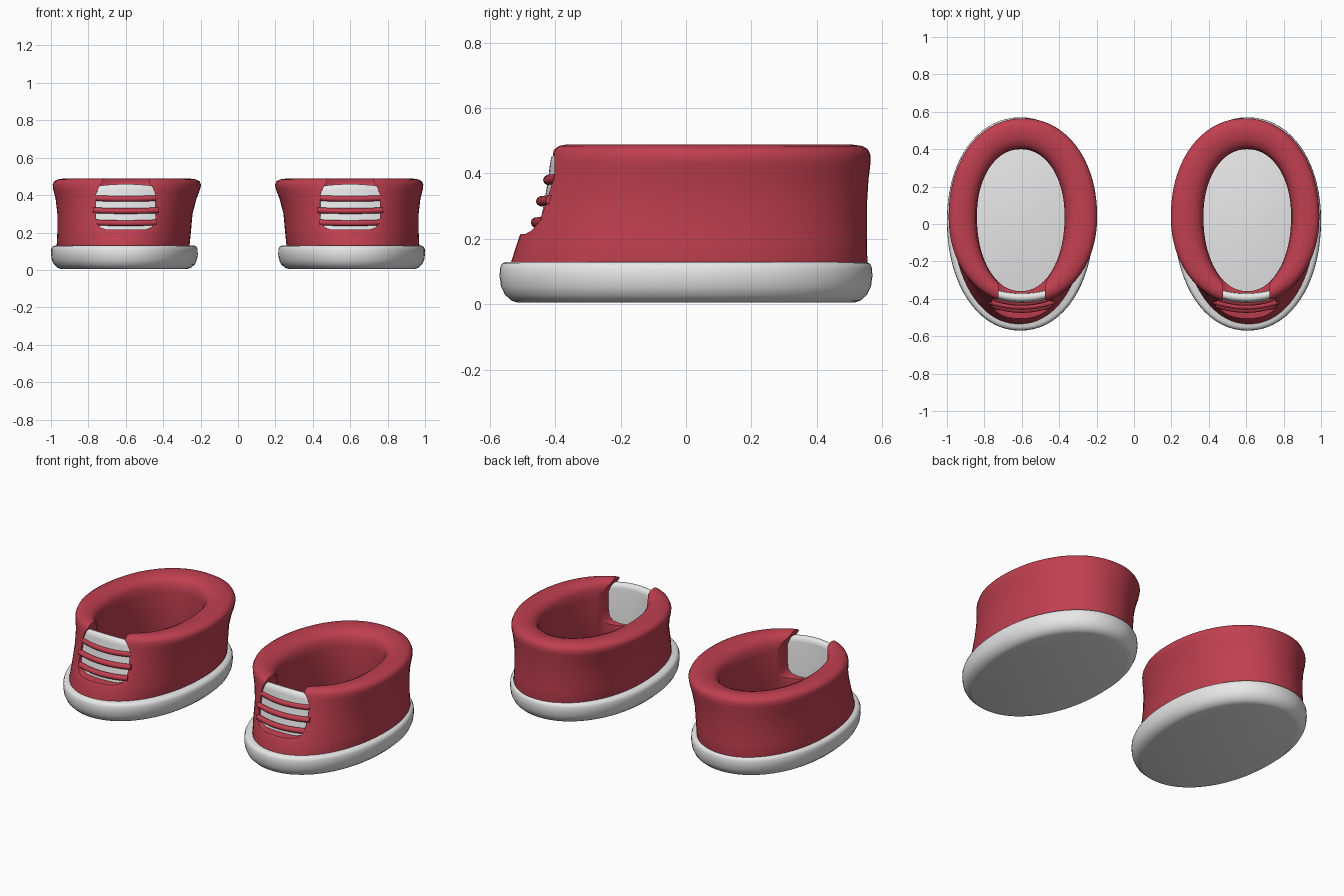
import bpy, bmesh, math

if "Cube" in bpy.data.objects:
    bpy.data.objects.remove(bpy.data.objects["Cube"])


def material(name, rgb):
    m = bpy.data.materials.new(name)
    m.diffuse_color = (*rgb, 1)
    m.use_nodes = True
    m.node_tree.nodes["Principled BSDF"].inputs["Base Color"].default_value = m.diffuse_color
    return m


RED = material("red fabric", (0.53, 0.05, 0.08))
WHITE = material("white rubber", (0.8, 0.8, 0.8))
CX = 0.60  # middle of the lacing


def new_object(name, bm, mat):
    bmesh.ops.recalc_face_normals(bm, faces=bm.faces)
    mesh = bpy.data.meshes.new(name)
    bm.to_mesh(mesh)
    bm.free()
    ob = bpy.data.objects.new(name, mesh)
    bpy.context.collection.objects.link(ob)
    if mat:
        mesh.materials.append(mat)
    return ob


def finish(ob, angle=40):
    """Mirror to the other shoe, apply modifiers and shade smooth."""
    ob.modifiers.new("mirror", 'MIRROR')
    bpy.ops.object.select_all(action='DESELECT')
    ob.select_set(True)
    bpy.context.view_layer.objects.active = ob
    for m in list(ob.modifiers):
        bpy.ops.object.modifier_apply(modifier=m.name)
    bpy.ops.object.shade_smooth_by_angle(angle=math.radians(angle))


def ring(bm, z, x0, x1, y0, y1, mid=0.04, n=72, power=2.1):
    """Egg-shaped outline with its widest point at y = mid."""
    verts = []
    for i in range(n):
        c, s = math.cos(math.tau * i / n), math.sin(math.tau * i / n)
        c = math.copysign(abs(c) ** (2 / power), c)
        s = math.copysign(abs(s) ** (2 / power), s)
        y = mid + s * ((y1 - mid) if s > 0 else (mid - y0))
        verts.append(bm.verts.new(((x0 + x1) / 2 + c * (x1 - x0) / 2, y, z)))
    return verts


def bridge(bm, a, b):
    n = len(a)
    for i in range(n):
        j = (i + 1) % n
        bm.faces.new((a[i], a[j], b[j], b[i]))


# Sole: rounded slab
bm = bmesh.new()
rings = [ring(bm, z, 0.215 + d, 1.0 - d, -0.57 + d, 0.57 - d, 0.02)
         for z, d in ((0.005, 0.055), (0.012, 0.035), (0.03, 0.016), (0.055, 0.004),
                      (0.085, 0), (0.11, 0.001), (0.124, 0.007), (0.13, 0.02))]
for a, b in zip(rings, rings[1:]):
    bridge(bm, a, b)
bm.faces.new(rings[0])
bm.faces.new(rings[-1])
finish(new_object("sole", bm, WHITE), 60)

# Upper: closed cross-section swept round the foot (z, x0, x1, y0, y1)
profile = [(0.12, 0.26, 0.970, -0.538, 0.555), (0.20, 0.252, 0.966, -0.512, 0.553),
           (0.30, 0.243, 0.966, -0.475, 0.553), (0.38, 0.222, 0.975, -0.448, 0.558),
           (0.43, 0.203, 0.988, -0.435, 0.564), (0.455, 0.197, 0.991, -0.43, 0.565),
           (0.473, 0.205, 0.984, -0.423, 0.557), (0.484, 0.225, 0.965, -0.41, 0.54),
           (0.489, 0.265, 0.93, -0.39, 0.505), (0.484, 0.31, 0.89, -0.372, 0.46),
           (0.47, 0.343, 0.86, -0.362, 0.425), (0.445, 0.363, 0.846, -0.358, 0.405),
           (0.40, 0.371, 0.84, -0.358, 0.40), (0.12, 0.371, 0.84, -0.36, 0.40)]
bm = bmesh.new()
rings = [ring(bm, *p) for p in profile]
for a, b in zip(rings, rings[1:] + rings[:1]):
    bridge(bm, a, b)
upper = new_object("upper", bm, RED)

# Notch cutter for the lacing opening
half = [(0.10, 0.215), (0.135, 0.226), (0.155, 0.25), (0.16, 0.29),
        (0.16, 0.40), (0.145, 0.44), (0.125, 0.47), (0.12, 0.6)]
outline = half + [(-x, z) for x, z in reversed(half)]
bm = bmesh.new()
front = [bm.verts.new((CX + x, -0.8, z)) for x, z in outline]
back = [bm.verts.new((CX + x, -0.15, z)) for x, z in outline]
bridge(bm, front, back)
bm.faces.new(front)
bm.faces.new(back)
cutter = new_object("notch_cutter", bm, None)
cutter.hide_render = True
cut = upper.modifiers.new("notch", 'BOOLEAN')
cut.operation, cut.solver, cut.object = 'DIFFERENCE', 'EXACT', cutter
bev = upper.modifiers.new("soft edge", 'BEVEL')
bev.width, bev.segments, bev.limit_method = 0.018, 3, 'ANGLE'
bev.angle_limit = math.radians(50)
finish(upper, 50)
bpy.data.objects.remove(cutter)

# Tongue: curved padded plate behind the laces
bm = bmesh.new()
cols, levels = 12, [(0.14, -0.468), (0.22, -0.452), (0.30, -0.436), (0.38, -0.422),
                    (0.43, -0.416), (0.45, -0.412), (0.459, -0.402),
                    (0.459, -0.385), (0.45, -0.374), (0.43, -0.370), (0.14, -0.372)]
grid = []
for z, y in levels:
    row = []
    for i in range(cols + 1):
        t = 2 * i / cols - 1
        row.append(bm.verts.new((CX + 0.165 * t, y + 0.028 * t * t,
                                 z - (0.012 * t * t if z > 0.4 else 0))))
    grid.append(row)
for a, b in zip(grid, grid[1:] + grid[:1]):
    for i in range(cols):
        bm.faces.new((a[i], a[i + 1], b[i + 1], b[i]))
for side in (0, cols):
    bm.faces.new([row[side] for row in grid])
finish(new_object("tongue", bm, WHITE), 50)

# Laces: three bowed cords across the tongue
for k, (z, y, w) in enumerate(((0.25, -0.458, 0.165), (0.315, -0.442, 0.175), (0.38, -0.420, 0.165))):
    bm = bmesh.new()
    rows = []
    for i in range(13):
        t = i / 6 - 1
        rows.append([bm.verts.new((CX + w * t,
                                   y + 0.03 * t * t + 0.017 * math.cos(a),
                                   z + 0.004 * t * t + 0.016 * math.sin(a)))
                     for a in (math.tau * j / 10 for j in range(10))])
    for a, b in zip(rows, rows[1:]):
        bridge(bm, a, b)
    bm.faces.new(rows[0])
    bm.faces.new(rows[-1])
    finish(new_object(f"lace_{k + 1}", bm, RED), 50)
